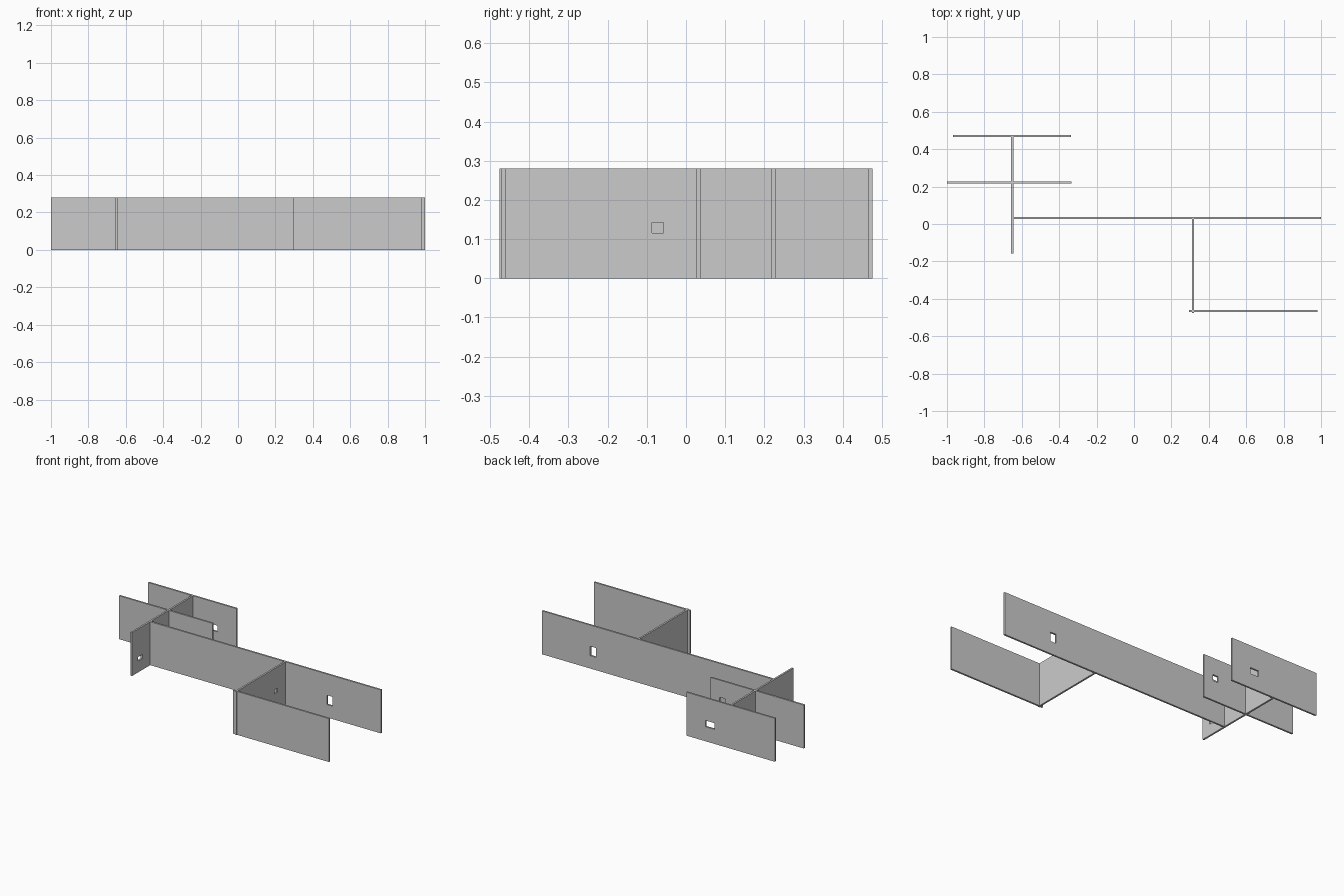
import bpy, bmesh

if "Cube" in bpy.data.objects:
    bpy.data.objects.remove(bpy.data.objects["Cube"])

H = 0.28     # wall height
T = 0.0115   # wall thickness


def wall(name, axis, a0, a1, c, hole=None):
    """Thin upright panel along x or y, centred on c, with an optional
    rectangular opening (centre, z, width, height)."""
    def loop(u0, u1, z0, z1):
        return [(u0, z0), (u1, z0), (u1, z1), (u0, z1)]

    loops = [loop(a0, a1, 0, H)]
    if hole:
        u, z, w, h = hole
        loops.append(loop(u - w / 2, u + w / 2, z - h / 2, z + h / 2))

    bm = bmesh.new()
    sides = []
    for d in (c - T / 2, c + T / 2):
        sides.append([[bm.verts.new((u, d, z) if axis == 'x' else (d, u, z))
                       for u, z in lp] for lp in loops])
    # front and back skins
    for s in sides:
        if hole:
            for i in range(4):
                j = (i + 1) % 4
                bm.faces.new((s[0][i], s[0][j], s[1][j], s[1][i]))
        else:
            bm.faces.new(s[0])
    # outer rim and opening reveal
    for a, b in zip(*sides):
        for i in range(4):
            j = (i + 1) % 4
            bm.faces.new((a[i], a[j], b[j], b[i]))
    bmesh.ops.recalc_face_normals(bm, faces=bm.faces)
    me = bpy.data.meshes.new(name)
    bm.to_mesh(me)
    bm.free()
    ob = bpy.data.objects.new(name, me)
    bpy.context.collection.objects.link(ob)
    return ob


# walls running left to right
wall("back_wall", 'x', -0.967, -0.336, 0.470, (-0.504, 0.114, 0.062, 0.040))
wall("rear_cross_wall", 'x', -1.0, -0.333, 0.2225, (-0.419, 0.150, 0.040, 0.040))
wall("long_main_wall", 'x', -0.650, 1.0, 0.0325, (0.636, 0.113, 0.042, 0.060))
wall("front_wall", 'x', 0.295, 0.980, -0.466)

# walls running front to back
wall("left_cross_wall", 'y', -0.157, 0.470, -0.651, (-0.075, 0.086, 0.042, 0.026))
wall("right_link_wall", 'y', -0.476, 0.033, 0.316, (-0.072, 0.129, 0.030, 0.026))
